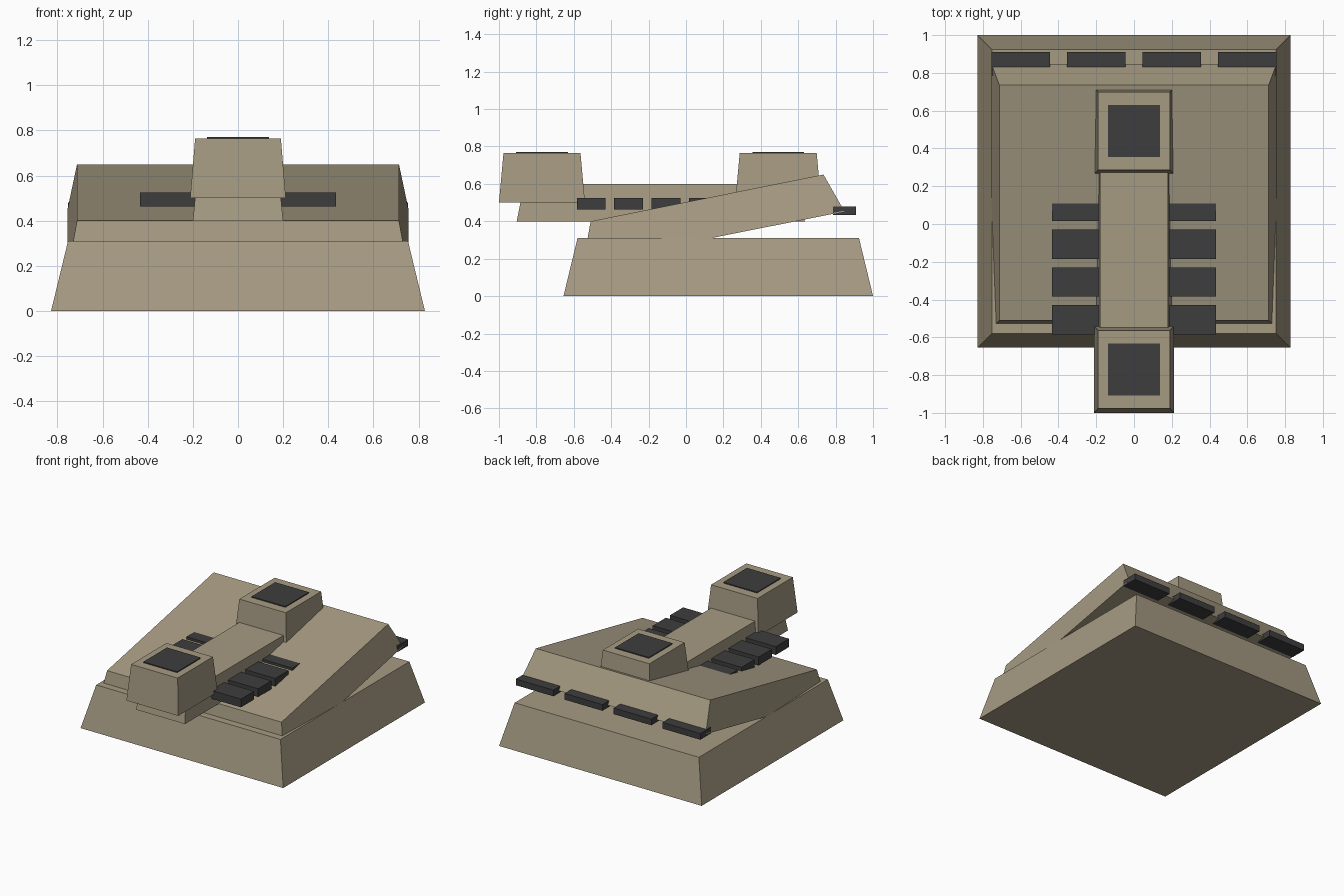
import bpy

cube = bpy.data.objects.get("Cube")
if cube:
    bpy.data.objects.remove(cube, do_unlink=True)


def make_material(name, color):
    mat = bpy.data.materials.new(name)
    mat.use_nodes = True
    mat.diffuse_color = color
    mat.node_tree.nodes["Principled BSDF"].inputs["Base Color"].default_value = color
    return mat


tan = make_material("tan armour", (0.38, 0.325, 0.225, 1))
dark = make_material("dark grey", (0.048, 0.048, 0.048, 1))


def prism(name, mat, profile, low_half, high_half):
    """Side profile (y, z): front low, back low, back high, front high.
    Half widths taper from the low edges to the high edges."""
    halves = (low_half, low_half, high_half, high_half)
    verts = [(s * h, y, z) for s in (-1, 1) for (y, z), h in zip(profile, halves)]
    faces = [(3, 2, 1, 0), (4, 5, 6, 7)]
    faces += [(i, (i + 1) % 4, (i + 1) % 4 + 4, i + 4) for i in range(4)]
    mesh = bpy.data.meshes.new(name)
    mesh.from_pydata(verts, [], [tuple(reversed(f)) for f in faces])
    mesh.materials.append(mat)
    # Recalculate outward normals
    import bmesh
    bm = bmesh.new()
    bm.from_mesh(mesh)
    bmesh.ops.recalc_face_normals(bm, faces=bm.faces)
    bm.to_mesh(mesh)
    bm.free()
    obj = bpy.data.objects.new(name, mesh)
    bpy.context.collection.objects.link(obj)
    return obj


def box(name, mat, half, y0, y1, z0, z1, x=0):
    obj = prism(name, mat, [(y0, z0), (y1, z0), (y1, z1), (y0, z1)], half, half)
    obj.location.x = x


# Foundation and tilted upper slab
prism("base", tan, [(-0.655, 0), (1, 0), (0.925, 0.31), (-0.58, 0.31)], 0.828, 0.753)
prism("tilted_slab", tan,
      [(-0.55, 0.174), (0.848, 0.452), (0.735, 0.65), (-0.51, 0.40)], 0.755, 0.713)

# Central beam with a turret block at each end
prism("central_beam", tan,
      [(-0.905, 0.40), (0.635, 0.40), (0.595, 0.60), (-0.865, 0.60)], 0.2, 0.18)
for label, y in (("front", -0.77), ("rear", 0.493)):
    prism(label + "_turret", tan,
          [(y - 0.23, 0.5), (y + 0.23, 0.5), (y + 0.206, 0.764), (y - 0.206, 0.764)],
          0.212, 0.19)
    box(label + "_turret_plate", dark, 0.138, y - 0.138, y + 0.138, 0.763, 0.771)

# Dark bars passing through the beam
for i in range(4):
    y = -0.507 + 0.2 * i
    box(f"cross_bar_{i + 1}", dark, 0.433, y - 0.077, y + 0.077, 0.463, 0.524)

# Row of dark blocks along the back edge
for i in range(4):
    box(f"back_block_{i + 1}", dark, 0.154, 0.785, 0.91, 0.434, 0.48, x=-0.6 + 0.4 * i)
